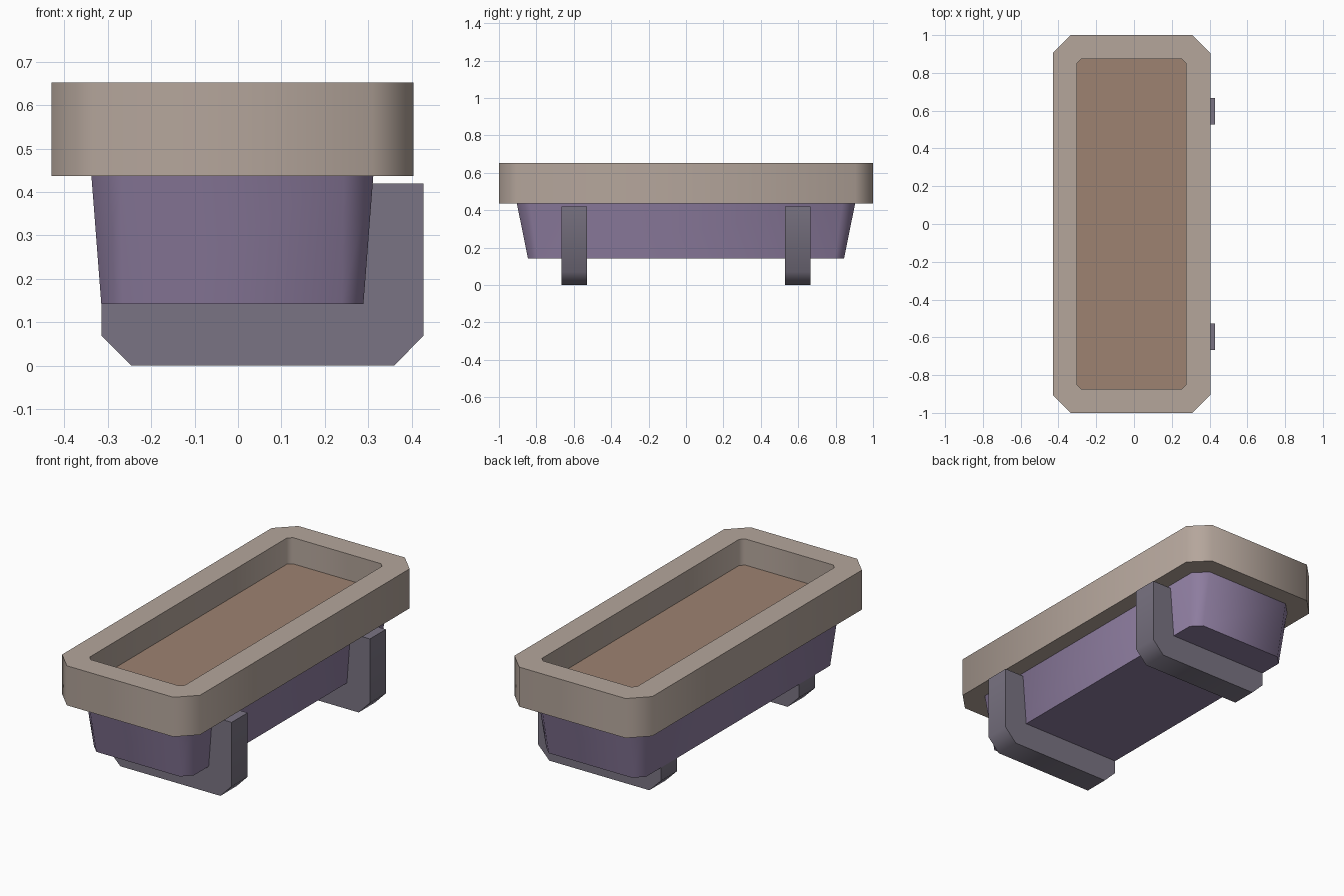
import bpy
import math

old = bpy.data.objects.get("Cube")
if old:
    bpy.data.objects.remove(old, do_unlink=True)

CENTRE_X = -0.013


def material(name, rgb):
    mat = bpy.data.materials.new(name)
    mat.use_nodes = True
    mat.diffuse_color = (*rgb, 1)
    mat.node_tree.nodes["Principled BSDF"].inputs["Base Color"].default_value = (*rgb, 1)
    return mat


stone = material("warm grey rim", (0.46, 0.38, 0.33))
purple = material("muted purple", (0.27, 0.205, 0.35))
slate = material("slate grey", (0.195, 0.175, 0.227))
earth = material("brown soil", (0.337, 0.225, 0.165))


def make_object(name, verts, faces, mat):
    mesh = bpy.data.meshes.new(name)
    mesh.from_pydata(verts, [], faces)
    mesh.materials.append(mat)
    obj = bpy.data.objects.new(name, mesh)
    bpy.context.collection.objects.link(obj)
    bpy.ops.object.select_all(action="DESELECT")
    obj.select_set(True)
    bpy.context.view_layer.objects.active = obj
    bpy.ops.object.shade_smooth_by_angle(angle=math.radians(50))
    return obj


def octagon(hx, hy, cut, z):
    """Rectangle with cut corners, counter-clockwise from above."""
    corners = [(hx, hy - cut), (hx - cut, hy)]
    quarter = corners + [(-x, y) for x, y in reversed(corners)]
    ring = quarter + [(-x, -y) for x, y in quarter]
    return [(x + CENTRE_X, y, z) for x, y in ring]


def loft(rings, closed=False):
    """Skin a stack of equal rings; closed joins the last to the first."""
    n = len(rings[0])
    verts = [v for ring in rings for v in ring]
    faces = []
    for r in range(len(rings) if closed else len(rings) - 1):
        a, b = r * n, (r + 1) % len(rings) * n
        faces += [(a + i, a + (i + 1) % n, b + (i + 1) % n, b + i) for i in range(n)]
    if not closed:
        faces += [tuple(reversed(range(n))), tuple(range(len(verts) - n, len(verts)))]
    return verts, faces


# Thick rim with an open middle
outer = (0.417, 1.0, 0.095)
inner = (0.288, 0.873, 0.022)
low, high = 0.437, 0.653
make_object("rim", *loft([octagon(*outer, low), octagon(*outer, high),
                          octagon(*inner, high), octagon(*inner, low)], True), stone)

# Tapered trough
make_object("trough", *loft([octagon(0.302, 0.845, 0.05, 0.142),
                             octagon(0.325, 0.905, 0.068, 0.44)]), purple)

# Soil inside the rim
make_object("soil", *loft([octagon(*inner, 0.45), octagon(*inner, 0.51)]), earth)

# Two L-shaped brackets that wrap the bottom and one long side
profile = [(-0.315, 0.142), (-0.315, 0.07), (-0.245, 0), (0.36, 0),
           (0.428, 0.07), (0.428, 0.42), (0.31, 0.42), (0.289, 0.142)]
for label, y in (("front", -0.597), ("back", 0.597)):
    rings = [[(x, y + side, z) for x, z in profile] for side in (0.069, -0.069)]
    make_object(label + "_bracket", *loft(rings), slate)
